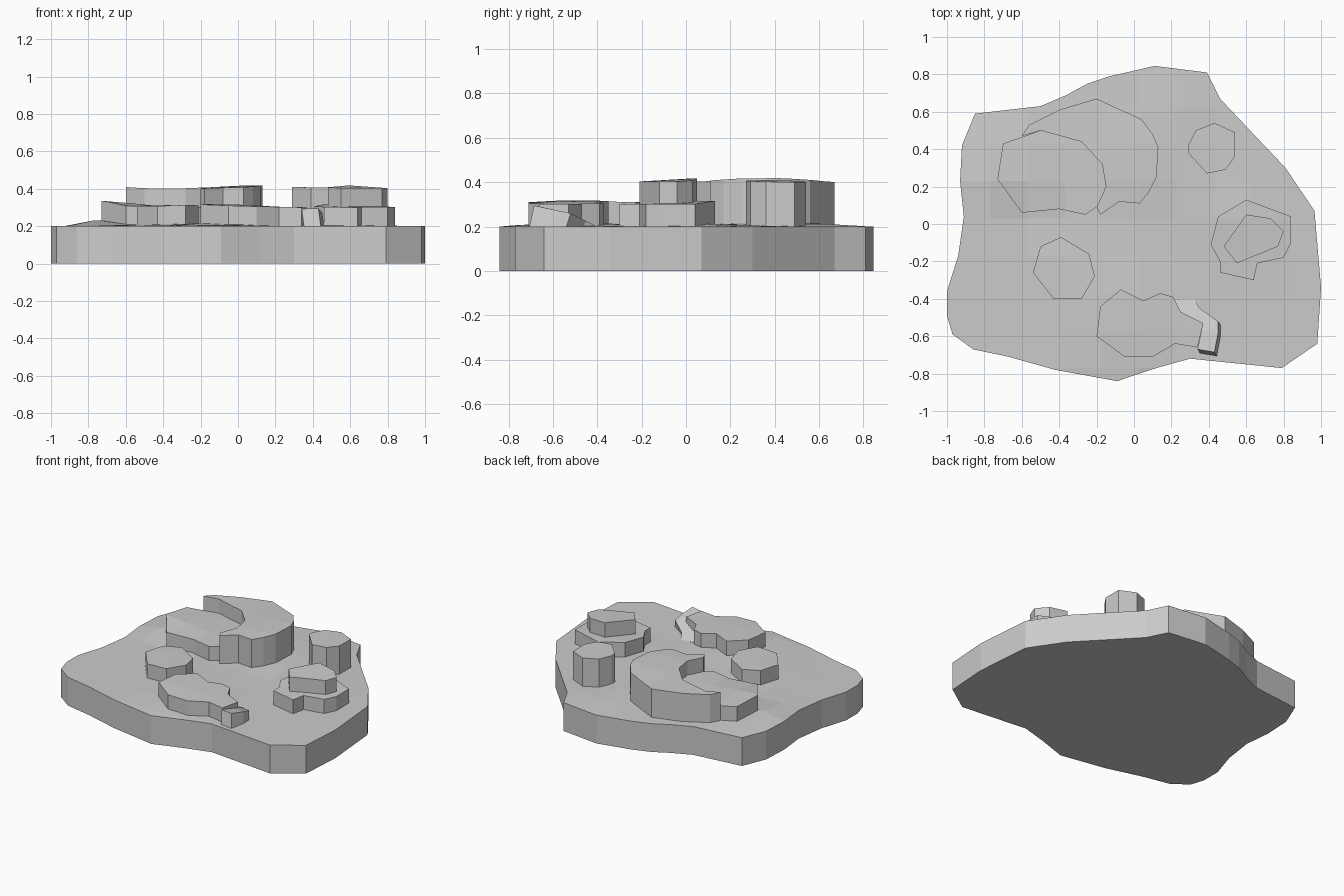
import bpy
import bmesh
from math import exp
from mathutils import Vector

default_cube = bpy.data.objects.get("Cube")
if default_cube:
    bpy.data.objects.remove(default_cube, do_unlink=True)

# One plain stone colour
stone = bpy.data.materials.new("stone grey")
stone.use_nodes = True
stone.diffuse_color = (.6, .6, .6, 1)
stone.node_tree.nodes["Principled BSDF"].inputs["Base Color"].default_value = stone.diffuse_color

# Gentle rises of the ground: x, y, height, radius
HILLS = [(-.7, .27, .037, .19), (.08, .35, .02, .25), (.55, .05, .018, .2),
         (-.1, -.5, .02, .25), (-.42, -.2, .012, .2), (.2, .7, .012, .12)]
GROUND = .2


def ground(x, y):
    rise = sum(height * exp(-((x - cx) ** 2 + (y - cy) ** 2) / radius ** 2)
               for cx, cy, height, radius in HILLS)
    return GROUND + rise


def add_slab(name, outline, bottom, top_height, flat_rim=False, step=.2):
    """Cut an outline into a coarse grid, then raise it to follow the ground."""
    bm = bmesh.new()
    bm.faces.new([bm.verts.new((x, y, bottom)) for x, y in outline])
    for axis in (Vector((1, 0, 0)), Vector((0, 1, 0))):
        for i in range(-5, 6):
            bmesh.ops.bisect_plane(bm, geom=bm.verts[:] + bm.edges[:] + bm.faces[:],
                                   plane_co=axis * (i * step + .03), plane_no=axis, dist=1e-5)
    rim = {(v.co.x, v.co.y) for v in bm.verts if v.is_boundary}
    raised = bmesh.ops.extrude_face_region(bm, geom=bm.faces[:], use_keep_orig=True)["geom"]
    for v in raised:
        if isinstance(v, bmesh.types.BMVert):
            on_rim = flat_rim and (v.co.x, v.co.y) in rim
            v.co.z = GROUND if on_rim else top_height(v.co.x, v.co.y)
    bmesh.ops.recalc_face_normals(bm, faces=bm.faces[:])
    mesh = bpy.data.meshes.new(name)
    bm.to_mesh(mesh)
    bm.free()
    mesh.materials.append(stone)
    part = bpy.data.objects.new(name, mesh)
    bpy.context.collection.objects.link(part)
    return part


def add_rock(name, outline, height):
    return add_slab(name, outline, GROUND - .05, lambda x, y: ground(x, y) + height)


# Island base
add_slab("island_base", [
    (-.85, .59), (-.5, .63), (-.36, .69), (-.25, .75), (-.13, .79), (.11, .845),
    (.39, .81), (.46, .67), (.63, .49), (.81, .3), (.965, .07), (1, -.34),
    (.98, -.64), (.79, -.77), (.3, -.72), (.12, -.77), (-.09, -.84), (-.42, -.78),
    (-.67, -.71), (-.86, -.67), (-.97, -.59), (-1, -.49), (-1, -.36), (-.94, -.17),
    (-.91, .04), (-.93, .23), (-.92, .42)], 0, ground, flat_rim=True)

# Large plateau with a tall crescent wrapped around it
add_rock("plateau_lower", [
    (-.7, .43), (-.5, .5), (-.28, .44), (-.17, .32), (-.15, .2), (-.2, .09),
    (-.26, .05), (-.4, .08), (-.6, .06), (-.73, .24)], .1)
add_rock("plateau_crescent", [
    (-.6, .47), (-.56, .53), (-.4, .61), (-.2, .67), (.04, .56), (.1, .48),
    (.13, .41), (.12, .25), (.08, .17), (.03, .11), (-.08, .12), (-.18, .05),
    (-.2, .09), (-.15, .2), (-.17, .32), (-.28, .44), (-.5, .5)], .2)

# Tall pillar at the back
add_rock("back_pillar", [
    (.29, .42), (.33, .5), (.43, .54), (.54, .49), (.54, .36), (.49, .29),
    (.39, .27), (.29, .38)], .2)

# Two-step rock on the left
add_rock("side_rock_lower", [
    (.41, -.11), (.45, .04), (.6, .13), (.84, .04), (.84, -.1), (.8, -.18),
    (.66, -.21), (.64, -.3), (.46, -.26), (.46, -.2)], .1)
add_rock("side_rock_upper", [
    (.48, -.12), (.6, .05), (.73, .03), (.8, -.04), (.77, -.12), (.55, -.21)], .2)

# Small round rock
add_rock("small_rock", [
    (-.39, -.07), (-.5, -.12), (-.54, -.26), (-.43, -.4), (-.28, -.4),
    (-.21, -.28), (-.24, -.16)], .1)

# Front rock with a curved ramp on its side
add_rock("front_rock", [
    (-.2, -.6), (-.18, -.44), (-.07, -.35), (.05, -.41), (.14, -.37), (.21, -.39),
    (.25, -.47), (.37, -.53), (.34, -.66), (.22, -.64), (.1, -.71), (-.05, -.71)], .1)
ramp = add_slab("front_ramp", [
    (.24, -.47), (.22, -.41), (.32, -.4), (.35, -.45), (.45, -.52), (.45, -.58),
    (.43, -.685), (.34, -.67), (.37, -.53)], GROUND - .02,
    lambda x, y: GROUND + min(.095, max(0, -.4 - y) * .5, .055 + max(0, -.5 - y) * .22))

# Flare the foot of the ramp
for v in ramp.data.vertices:
    if v.co.z < GROUND and v.co.x > .34:
        v.co.x += .015
        v.co.y -= .025
